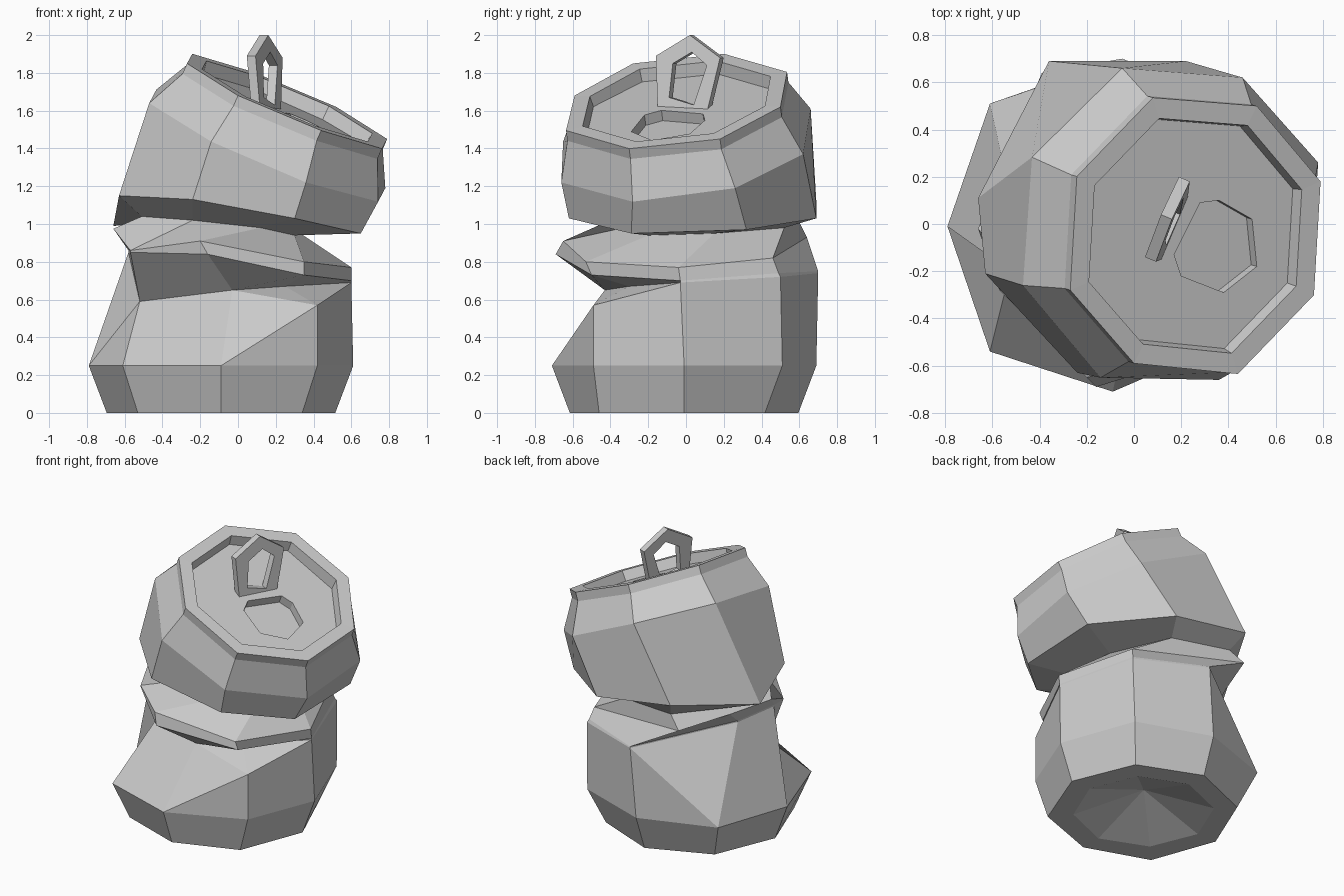
import bpy
import bmesh
from math import cos, sin, pi
from mathutils import Vector

SIDES = 8

if "Cube" in bpy.data.objects:
    bpy.data.objects.remove(bpy.data.objects["Cube"], do_unlink=True)

# One bare metal colour
metal = bpy.data.materials.new("bare metal")
metal.use_nodes = True
metal_colour = (0.6, 0.6, 0.6, 1)
metal.diffuse_color = metal_colour
metal.node_tree.nodes["Principled BSDF"].inputs["Base Color"].default_value = metal_colour


def octagon(centre, across, along):
    """Eight points around a tilted ring, given two half-axes."""
    centre, across, along = Vector(centre), Vector(across), Vector(along)
    angles = [2 * pi * k / SIDES for k in range(SIDES)]
    return [centre + across * cos(a) + along * sin(a) for a in angles]


def flat_ring(radius, height):
    return octagon((-0.09, -0.01, height), (radius, 0, 0), (0, radius, 0))


def points(*triples):
    return [Vector(t) for t in triples]


def moved(ring, offset, **corners):
    """Shifted copy of a ring; named corners get their own place."""
    result = [p + Vector(offset) for p in ring]
    for name, place in corners.items():
        result[int(name[-1])] = Vector(place)
    return result


def loft(bm, rings, folds=None):
    """Skin neighbouring rings; folds chooses the diagonal of bent quads."""
    folds = folds or {}
    loops = [[bm.verts.new(p) for p in ring] for ring in rings]
    for i, (low, high) in enumerate(zip(loops, loops[1:])):
        count = len(low)
        for k in range(count):
            n = (k + 1) % count
            a, b, c, d = low[k], low[n], high[n], high[k]
            fold = folds.get((i, k))
            if fold == "rising":
                quads = [(a, b, c), (a, c, d)]
            elif fold == "falling":
                quads = [(a, b, d), (b, c, d)]
            else:
                quads = [(a, b, c, d)]
            for q in quads:
                bm.faces.new(q)
    return loops


def loop_edges(bm, loop):
    pairs = zip(loop, loop[1:] + loop[:1])
    return [bm.edges.get(p) or bm.edges.new(p) for p in pairs]


def finish(bm, name):
    bmesh.ops.remove_doubles(bm, verts=bm.verts, dist=0.0005)
    bmesh.ops.recalc_face_normals(bm, faces=bm.faces)
    mesh = bpy.data.meshes.new(name)
    bm.to_mesh(mesh)
    bm.free()
    mesh.materials.append(metal)
    obj = bpy.data.objects.new(name, mesh)
    bpy.context.collection.objects.link(obj)
    return obj


# Lower half: flat base, then a lip that is pushed in at the front
base = moved(flat_ring(0.605, 0), (0, 0, 0), corner5=(-0.53, -0.46, 0), corner7=(0.34, -0.46, 0))
belly = moved(flat_ring(0.70, 0.25), (0, 0, 0), corner1=(0.42, 0.51, 0.25),
              corner3=(-0.61, 0.51, 0.25), corner5=(-0.61, -0.54, 0.25), corner7=(0.42, -0.49, 0.25))
lip = points((0.60, -0.03, 0.69), (0.43, 0.50, 0.72), (-0.05, 0.70, 0.74), (-0.54, 0.19, 0.86),
             (-0.58, -0.16, 0.85), (-0.52, -0.18, 0.59), (-0.03, -0.43, 0.65), (0.42, -0.49, 0.57))
crease = moved(lip, (0, 0, 0), corner7=(0.25, -0.3, 0.67))

# Squashed fold between the halves, poking out on the right and at the front
fold_top = points((0.60, -0.04, 0.77), (0.40, 0.46, 0.82), (-0.39, 0.64, 0.93), (-0.54, 0.28, 0.95),
                  (-0.66, -0.02, 0.975), (-0.57, -0.28, 0.86), (-0.20, -0.65, 0.91), (0.35, -0.53, 0.80))
fold_bottom = moved(lip, (0, 0, 0.01), corner1=(0.42, 0.49, 0.74),
                    corner5=(-0.57, -0.28, 0.85), corner6=(-0.16, -0.69, 0.84), corner7=(0.35, -0.50, 0.73))
neck = points((0.33, 0.15, 0.95), (0.12, 0.52, 0.98), (-0.30, 0.60, 1.01), (-0.54, 0.15, 1.01),
              (-0.51, -0.20, 1.04), (-0.24, -0.40, 1.02), (0.12, -0.33, 0.98), (0.30, -0.20, 0.94))

# Upper half: bent lower belt, regular shoulder and tilted rim
belt = points((0.66, 0.32, 0.97), (0.22, 0.69, 1.03), (-0.36, 0.69, 1.12), (-0.66, 0.11, 0.99),
              (-0.63, -0.21, 1.15), (-0.24, -0.63, 1.13), (0.30, -0.62, 1.03), (0.65, -0.29, 0.95))
shoulder = moved(octagon((0.155, 0, 1.415), (0.625, 0.26, -0.225), (-0.205, 0.66, 0.195)),
                 (0, 0, 0), corner1=(0.46, 0.62, 1.37))

top = Vector((0.26, -0.05, 1.65))
rim_u = Vector((0.53, 0.23, -0.20))
rim_v = Vector((-0.18, 0.585, 0.155))
normal = rim_u.cross(rim_v).normalized()
lid_centre = top - normal * 0.07


def on_lid(x, y):
    """Point of the lid plane above a ground position."""
    dx, dy = x - lid_centre.x, y - lid_centre.y
    return Vector((x, y, lid_centre.z - (normal.x * dx + normal.y * dy) / normal.z))


rim = moved(octagon(top, rim_u, rim_v), (0, 0, 0),
            corner1=(0.52, 0.50, 1.62), corner5=(0, -0.59, 1.68))
rim_base = moved(rim, normal * -0.06)
rim_inner = [top.lerp(p, 0.85) for p in rim]
lid_edge = [on_lid(*lid_centre.lerp(p - normal * 0.07, 0.83).xy) for p in rim]

bm = bmesh.new()
rings = [flat_ring(0.455, 0), base, belly, lip, crease,
         fold_bottom, fold_top, neck, belt, shoulder, rim_base, rim, rim_inner, lid_edge]
loops = loft(bm, rings, {(2, 2): "falling", (2, 4): "rising", (2, 6): "rising"})

# Hollow underside
apex = bm.verts.new((-0.09, -0.01, 0.16))
for k in range(SIDES):
    bm.faces.new((loops[0][k], apex, loops[0][(k + 1) % SIDES]))

# Lid plate with a sunken mouth
mouth = [on_lid(*p) for p in ((0.28, 0.09), (0.36, 0.10), (0.50, 0.02), (0.52, -0.18),
                              (0.38, -0.29), (0.20, -0.22), (0.17, -0.13))]
mouth_top, mouth_floor = loft(bm, [mouth, moved(mouth, normal * -0.06)])
bm.faces.new(mouth_floor)
bmesh.ops.triangle_fill(bm, use_beauty=True, normal=normal,
                        edges=loop_edges(bm, loops[-1]) + loop_edges(bm, mouth_top))
finish(bm, "crushed_can_body")

# Raised pull tab: a five-sided loop standing on the lid
tab_outer = [(0.03, 2.0), (-0.15, 1.89), (-0.14, 1.60), (0.12, 1.59), (0.19, 1.88)]
tab_inner = [(0.04, 1.91), (-0.06, 1.85), (-0.08, 1.67), (0.05, 1.63), (0.12, 1.84)]


def tab_side(outline, side):
    slant = 0.42
    shift = Vector((1, -slant, 0)).normalized() * 0.025 * side
    return [Vector((0.125 + slant * y + 0.07 * (2 - z), y, z)) + shift for y, z in outline]


bm = bmesh.new()
loft(bm, [tab_side(tab_outer, 1), tab_side(tab_outer, -1), tab_side(tab_inner, -1),
          tab_side(tab_inner, 1), tab_side(tab_outer, 1)])
finish(bm, "pull_tab")
